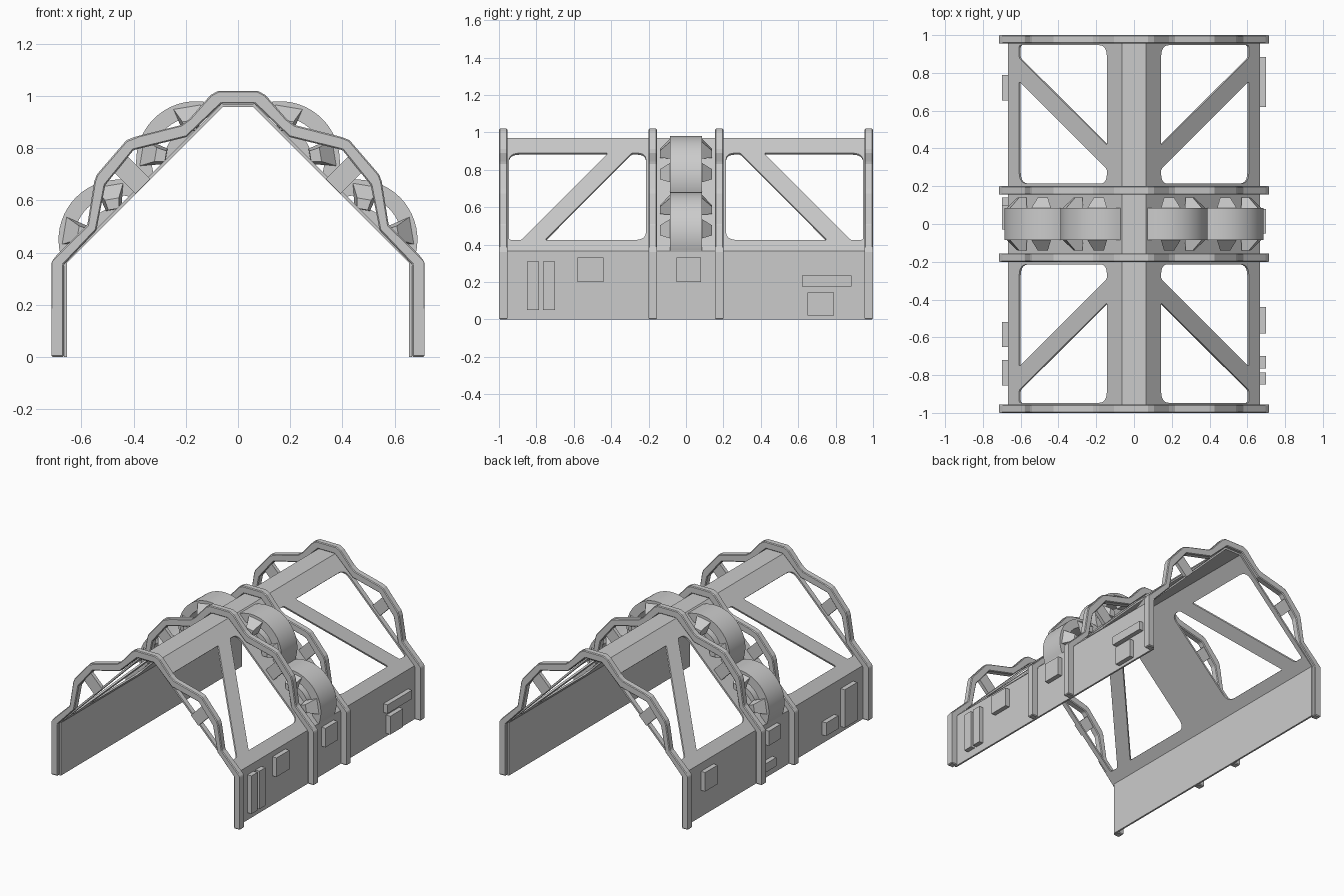
import bpy, bmesh, math
from mathutils import Matrix, Vector

if "Cube" in bpy.data.objects:
    bpy.data.objects.remove(bpy.data.objects["Cube"])

GREY = (0.6, 0.6, 0.6, 1)
metal = bpy.data.materials.new("grey_metal")
metal.use_nodes = True
metal.diffuse_color = GREY
metal.node_tree.nodes["Principled BSDF"].inputs["Base Color"].default_value = GREY

A = math.sqrt(0.5)
WALL, EAVE, RIDGE, TOP, SKIN = 0.667, 0.366, 0.063, 0.97, 0.012


def frame(origin, x_dir, y_dir):
    x, y = Vector(x_dir), Vector(y_dir)
    return Matrix.Translation(origin) @ Matrix((x, y, x.cross(y))).transposed().to_4x4()


def add(name, mesh, matrix=None):
    if matrix:
        mesh.transform(matrix)
    mesh.materials.clear()
    mesh.materials.append(metal)
    obj = bpy.data.objects.new(name, mesh)
    bpy.context.scene.collection.objects.link(obj)
    return obj


def plate(name, loops, thick, matrix):
    """Flat plate: the first loop is the outline, the others are holes."""
    curve = bpy.data.curves.new(name + "_outline", "CURVE")
    curve.dimensions, curve.fill_mode, curve.extrude = "2D", "BOTH", thick / 2
    for loop in loops:
        spline = curve.splines.new("POLY")
        spline.points.add(len(loop) - 1)
        spline.use_cyclic_u = True
        for point, (u, v) in zip(spline.points, loop):
            point.co = (u, v, 0, 1)
    helper = bpy.data.objects.new(name + "_outline", curve)
    bpy.context.scene.collection.objects.link(helper)
    graph = bpy.context.evaluated_depsgraph_get()
    mesh = bpy.data.meshes.new_from_object(helper.evaluated_get(graph))
    bpy.data.objects.remove(helper)
    bm = bmesh.new()
    bm.from_mesh(mesh)
    bmesh.ops.remove_doubles(bm, verts=bm.verts, dist=1e-5)
    bmesh.ops.recalc_face_normals(bm, faces=bm.faces)
    bm.to_mesh(mesh)
    bm.free()
    for poly in mesh.polygons:
        poly.use_smooth = False
    return add(name, mesh, matrix)


def box(name, low, high):
    low, high = Vector(low), Vector(high)
    bm = bmesh.new()
    bmesh.ops.create_cube(bm, size=1)
    mesh = bpy.data.meshes.new(name)
    bm.to_mesh(mesh)
    bm.free()
    return add(name, mesh, Matrix.Translation((low + high) / 2) @ Matrix.Diagonal((high - low).to_4d()))


def rounded(corners, steps=5):
    """Round each (u, v, radius) corner, measuring the radius along the edges."""
    out = []
    for i, (u, v, r) in enumerate(corners):
        p = Vector((u, v))
        a = p + (Vector(corners[i - 1][:2]) - p).normalized() * r
        b = p + (Vector(corners[(i + 1) % len(corners)][:2]) - p).normalized() * r
        for k in range(steps + 1):
            t = k / steps
            out.append(tuple(a * (1 - t) ** 2 + p * (2 * t * (1 - t)) + b * t * t))
    return out


def smooth(obj):
    bpy.ops.object.select_all(action="DESELECT")
    obj.select_set(True)
    bpy.context.view_layer.objects.active = obj
    bpy.ops.object.shade_smooth_by_angle(angle=math.radians(30))


def sector(r_out, r_in, half_out, half_in, steps=20):
    def arc(r, half):
        angles = [math.pi / 2 + half * (2 * k / steps - 1) for k in range(steps + 1)]
        return [(r * math.cos(t), r * math.sin(t)) for t in angles]
    return arc(r_out, half_out) + arc(r_in, half_in)[::-1]


# Arched ribs with a bulge on each slope
outer = [(.714, 0), (.714, .364), (.695, .39), (.577, .506), (.55, .674), (.54, .70), (.427, .831),
         (.397, .843), (.217, .889), (.186, .912), (.105, 1.004), (.075, 1.02)]
inner = [(.667, 0), (.667, .355), (.542, .487), (.508, .659), (.4, .793), (.197, .843), (.063, .971)]


def arch(half):
    return half + [(-x, z) for x, z in reversed(half)]


rib_ys = (-.9775, -.1775, .1775, .9775)
for y in rib_ys:
    rib = plate("rib", [arch(outer) + arch(inner)[::-1]], .045,
                frame((0, y, 0), (1, 0, 0), (0, 0, 1)))
    bevel = rib.modifiers.new("edge", "BEVEL")
    bevel.width, bevel.segments, bevel.limit_method = .005, 1, "ANGLE"

# Roof window cut-outs: an outer and an inner one either side of a diagonal brace
length = (WALL - RIDGE) / A
low, high = .083, .74
outer_hole = [(.947, low, .015), (.947, high, .06), (.417, high, .01), (.88, low, .01)]
inner_hole = [(.754, low, .01), (.29, high, .01), (.214, high, .05), (.214, low, .06)]
holes = [rounded([(s * u, v, r) for u, v, r in hole])
         for s in (1, -1) for hole in (outer_hole, inner_hole)]

box("ridge_plate", (-RIDGE, -.98, TOP - SKIN), (RIDGE, .98, TOP))


def wedge(name, matrix, angle, side):
    """Tapered block on the flank of a wheel arch."""
    bm = bmesh.new()
    rings = []
    for y, r0, r1, half in ((.08, .12, .222, .25), (.14, .12, .16, .17)):
        rings.append([bm.verts.new((r * math.cos(angle + d), r * math.sin(angle + d), side * y))
                      for r, d in ((r0, -half), (r1, -half), (r1, half), (r0, half))])
    bm.faces.new(rings[0])
    bm.faces.new(rings[1][::-1])
    for i in range(4):
        j = (i + 1) % 4
        bm.faces.new((rings[0][i], rings[0][j], rings[1][j], rings[1][i]))
    bmesh.ops.recalc_face_normals(bm, faces=bm.faces)
    mesh = bpy.data.meshes.new(name)
    bm.to_mesh(mesh)
    bm.free()
    add(name, mesh, matrix)


for s, label in ((1, "left"), (-1, "right")):
    up, normal = Vector((-s * A, 0, A)), Vector((s * A, 0, A))

    # Side wall and sloping roof panel
    edges = sorted((s * WALL, s * (WALL - SKIN)))
    box(label + "_wall", (edges[0], -.98, 0), (edges[1], .98, EAVE))
    origin = Vector((s * WALL, 0, EAVE)) - normal * SKIN / 2
    outline = [(-.98, 0), (.98, 0), (.98, length), (-.98, length)]
    plate(label + "_roof_panel", [outline] + holes, SKIN, frame(origin, (0, 1, 0), up))

    # Short struts between ribs and roof
    for y in rib_ys:
        plate(label + "_rib_strut", [[(-.04, -.065), (.04, -.065), (.04, .065), (-.04, .065)]], .025,
              frame((s * .41, y, .70), up, normal))

    # Two part-sunken wheel arches with flank blocks
    for x, z in ((.16, .75), (.457, .45)):
        place = frame((s * x, 0, z), up, normal)
        smooth(plate(label + "_hoop", [sector(.23, .17, 1.18, 1.03)], .17, place))
        smooth(plate(label + "_hub", [sector(.125, .085, .8, .2)], .15, place))
        for turn in (-.62, .62):
            for side in (-1, 1):
                wedge(label + "_hoop_block", place, math.pi / 2 + turn, side)

# Equipment boxes on the side walls: y range, z range
left_boxes = [(-.85, -.785, .05, .31), (-.765, -.70, .05, .31), (-.58, -.44, .20, .33),
              (-.05, .08, .20, .33), (.62, .885, .175, .235), (.65, .79, .02, .145)]
right_boxes = [(.655, .79, .18, .31), (-.03, .10, .23, .33), (.02, .14, .06, .12),
               (-.65, -.52, .06, .15), (-.855, -.72, .04, .30)]
for y0, y1, z0, z1 in left_boxes:
    box("left_wall_box", (WALL - .005, y0, z0), (.698, y1, z1))
for y0, y1, z0, z1 in right_boxes:
    box("right_wall_box", (-.698, y0, z0), (.005 - WALL, y1, z1))
